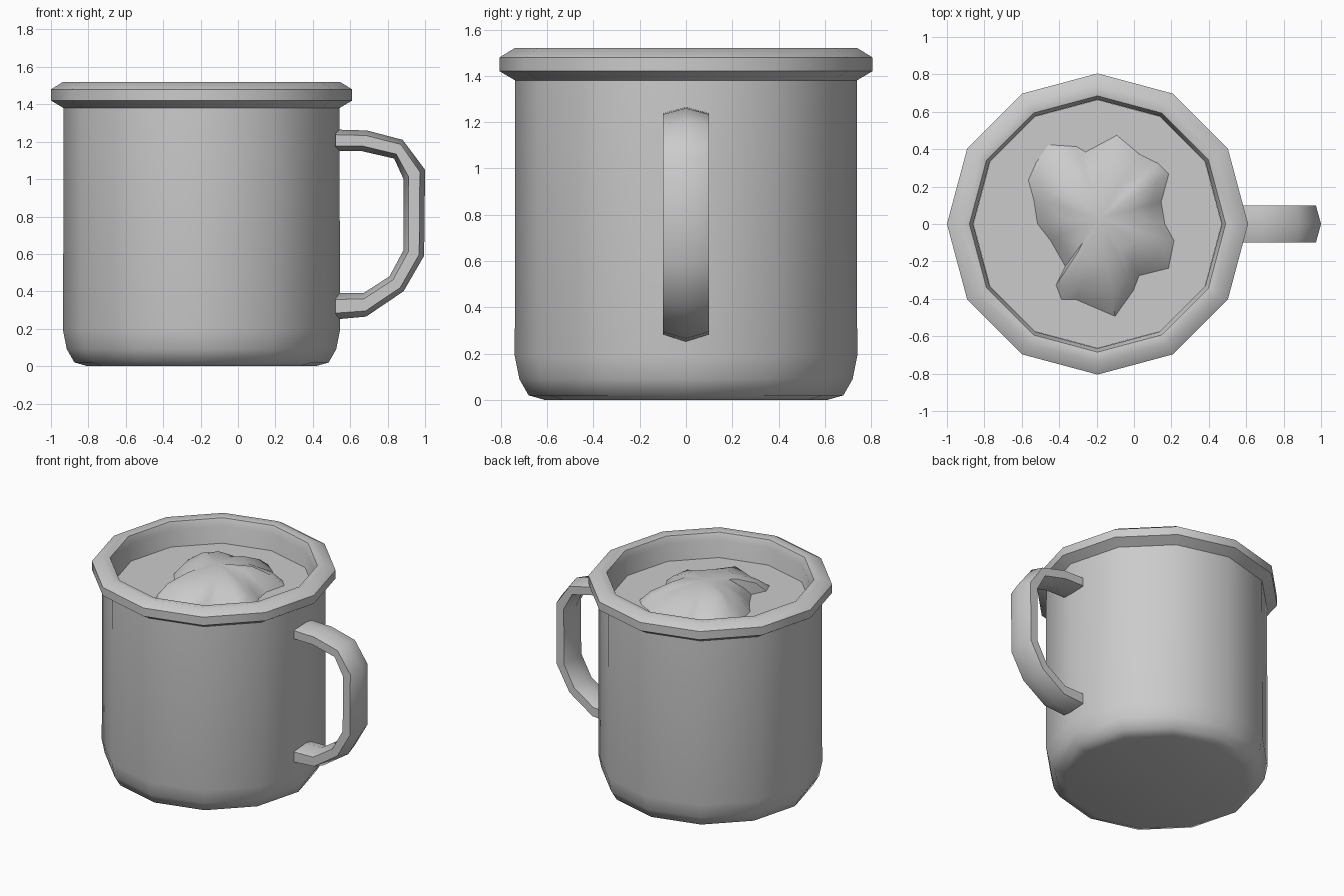
import bpy, bmesh, math, random

if "Cube" in bpy.data.objects:
    bpy.data.objects.remove(bpy.data.objects["Cube"])

random.seed(4)
CX, SIDES = -0.195, 12


def finish(name, bm, angle):
    bmesh.ops.recalc_face_normals(bm, faces=bm.faces)
    mesh = bpy.data.meshes.new(name)
    bm.to_mesh(mesh)
    bm.free()
    ob = bpy.data.objects.new(name, mesh)
    bpy.context.collection.objects.link(ob)
    bpy.ops.object.select_all(action='DESELECT')
    ob.select_set(True)
    bpy.context.view_layer.objects.active = ob
    bpy.ops.object.shade_smooth_by_angle(angle=math.radians(angle))
    return ob


def bridge(bm, a, b):
    n = len(a)
    for i in range(n):
        j = (i + 1) % n
        bm.faces.new((a[i], a[j], b[j], b[i]))


def circle(bm, r, z):
    return [bm.verts.new((CX + r * math.cos(2 * math.pi * i / SIDES),
                          r * math.sin(2 * math.pi * i / SIDES), z)) for i in range(SIDES)]


# Mug: outside wall, rolled rim and inside wall as one lathed profile
profile = [(0.61, 0.0), (0.68, 0.02), (0.72, 0.09), (0.74, 0.19), (0.738, 1.38),
           (0.805, 1.42), (0.805, 1.48), (0.74, 1.52), (0.685, 1.51),
           (0.665, 1.46), (0.665, 0.12)]
bm = bmesh.new()
rings = [circle(bm, r, z) for r, z in profile]
for a, b in zip(rings, rings[1:]):
    bridge(bm, a, b)
bm.faces.new(rings[0])
bm.faces.new(rings[-1])
finish("mug_body", bm, 50)

# Drink surface
bm = bmesh.new()
bm.faces.new(circle(bm, 0.664, 1.335))
drink = finish("drink_surface", bm, 30)
if drink.data.polygons[0].normal.z < 0:
    drink.data.flip_normals()

# Handle: six-sided section swept along matching outer and inner curves
outer = [(0.52, 1.265), (0.69, 1.26), (0.88, 1.21), (1.0, 1.05),
         (0.995, 0.59), (0.885, 0.40), (0.685, 0.265), (0.52, 0.25)]
inner = [(0.52, 1.15), (0.66, 1.15), (0.835, 1.11), (0.885, 1.0),
         (0.885, 0.62), (0.81, 0.48), (0.67, 0.39), (0.52, 0.39)]
section = [(0.0, 0.0), (0.1, 0.24), (0.1, 0.76), (0.0, 1.0), (-0.1, 0.76), (-0.1, 0.24)]
bm = bmesh.new()
rings = [[bm.verts.new((ox + (ix - ox) * t, y, oz + (iz - oz) * t)) for y, t in section]
         for (ox, oz), (ix, iz) in zip(outer, inner)]
for a, b in zip(rings, rings[1:]):
    bridge(bm, a, b)
bm.faces.new(rings[0])
bm.faces.new(rings[-1])
finish("handle", bm, 65)

# Foam: ragged outline raised into a lumpy mound
outline = [(0.19, 0.27), (0.13, 0.33), (0.03, 0.38), (-0.09, 0.48), (-0.26, 0.39),
           (-0.31, 0.42), (-0.46, 0.43), (-0.53, 0.33), (-0.57, 0.24), (-0.54, 0.13),
           (-0.52, 0.0), (-0.45, -0.09), (-0.37, -0.23), (-0.42, -0.33), (-0.39, -0.41),
           (-0.31, -0.41), (-0.10, -0.5), (0.0, -0.36), (0.03, -0.28), (0.19, -0.24),
           (0.22, -0.09), (0.17, 0.0), (0.15, 0.12)]
fx, fy = -0.18, 0.03
bm = bmesh.new()
rings = []
for s, z, jitter in ((1.0, 1.33, 0), (0.82, 1.395, 0.012), (0.5, 1.465, 0.012)):
    rings.append([bm.verts.new((fx + (x - fx) * s, fy + (y - fy) * s,
                                z + random.uniform(-jitter, jitter))) for x, y in outline])
for a, b in zip(rings, rings[1:]):
    bridge(bm, a, b)
peak = bm.verts.new((fx, fy, 1.49))
top = rings[-1]
for i, v in enumerate(top):
    bm.faces.new((v, top[(i + 1) % len(top)], peak))
foam = finish("foam", bm, 50)
if foam.data.polygons[-1].normal.z < 0:
    foam.data.flip_normals()
